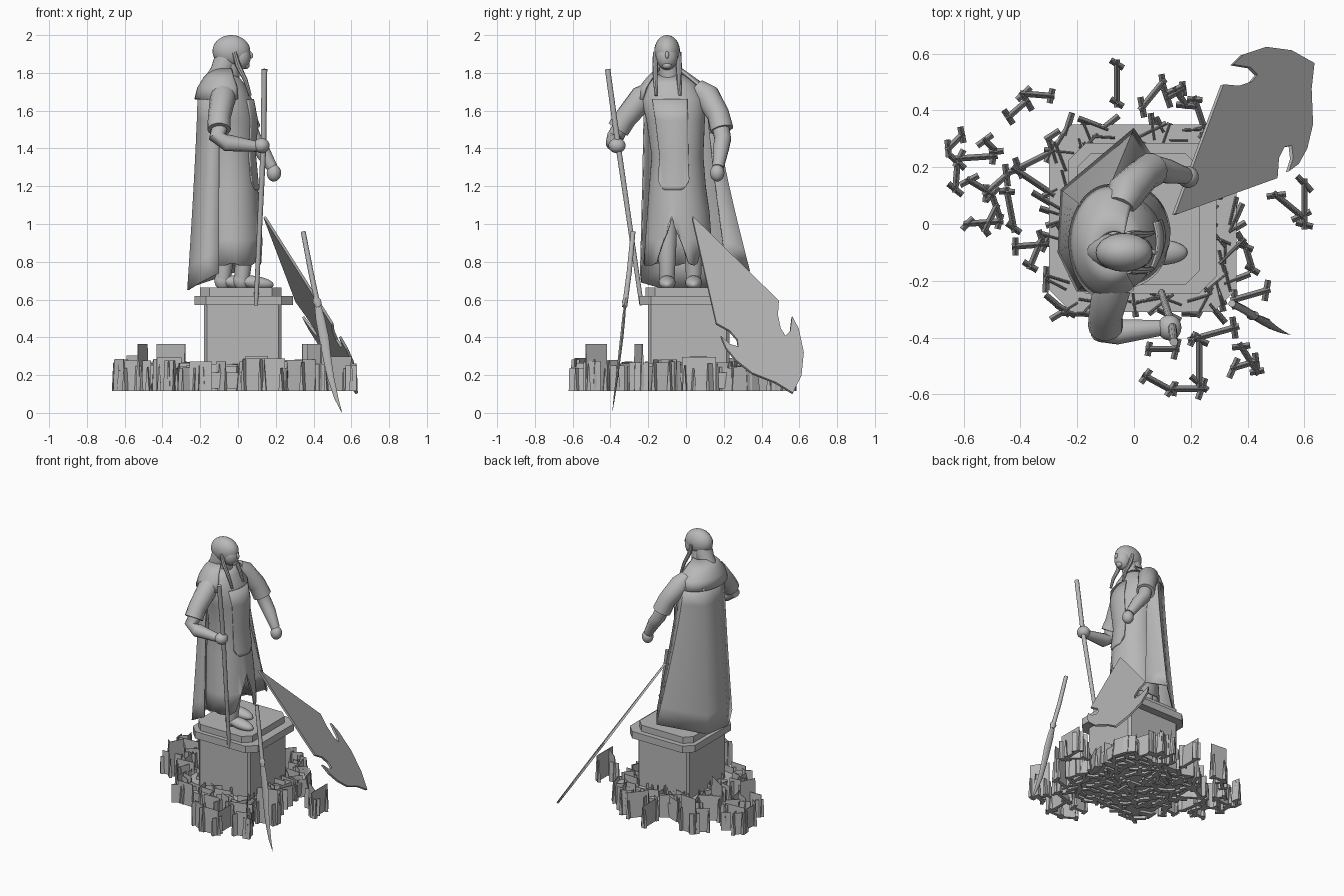
import bpy, bmesh, math, random
from mathutils import Vector, Matrix

if "Cube" in bpy.data.objects:
    bpy.data.objects.remove(bpy.data.objects["Cube"])

random.seed(4)
stone = bpy.data.materials.new("grey_stone")
stone.diffuse_color = (0.48, 0.48, 0.48, 1)
stone.use_nodes = True
stone.node_tree.nodes["Principled BSDF"].inputs["Base Color"].default_value = stone.diffuse_color


def finish(name, bm, angle=40, solid=0):
    bmesh.ops.recalc_face_normals(bm, faces=bm.faces)
    me = bpy.data.meshes.new(name)
    bm.to_mesh(me)
    bm.free()
    me.materials.append(stone)
    if angle:
        me.shade_smooth()
        me.set_sharp_from_angle(angle=math.radians(angle))
    ob = bpy.data.objects.new(name, me)
    bpy.context.collection.objects.link(ob)
    if solid:
        m = ob.modifiers.new("thickness", "SOLIDIFY")
        m.thickness = solid
        m.offset = 0
    return ob


def skin(bm, rings, closed):
    for r0, r1 in zip(rings, rings[1:]):
        n = len(r0)
        for i in range(n if closed else n - 1):
            j = (i + 1) % n
            bm.faces.new((r0[i], r0[j], r1[j], r1[i]))


def cloth(name, sections, a0=0, a1=360, n=40, solid=0.01, grow=0, hem=None):
    """Loft of elliptical sections (z, cx, cy, rx, ry) over an angle range."""
    bm = bmesh.new()
    closed = a1 - a0 == 360
    rings = []
    for k, (z, cx, cy, rx, ry) in enumerate(sections):
        ring = []
        for i in range(n if closed else n + 1):
            a = math.radians(a0 + (a1 - a0) * i / n)
            zz = z
            if hem:
                zz = max(z, hem(a) + 0.004 * (len(sections) - 1 - k))
            ring.append(bm.verts.new((cx + (rx + grow) * math.cos(a),
                                      cy + (ry + grow) * math.sin(a), zz)))
        rings.append(ring)
    skin(bm, rings, closed)
    return finish(name, bm, 50, solid)


def tube(name, pts, radii, n=14, squash=1):
    bm = bmesh.new()
    pts = [Vector(p) for p in pts]
    rings = []
    for i, p in enumerate(pts):
        t = (pts[min(i + 1, len(pts) - 1)] - pts[max(i - 1, 0)]).normalized()
        u = t.cross(Vector((0, 1, 0))).normalized()
        v = t.cross(u)
        rings.append([bm.verts.new(p + radii[i] * (u * math.cos(a) + v * squash * math.sin(a)))
                      for a in (2 * math.pi * k / n for k in range(n))])
    skin(bm, rings, True)
    bm.faces.new(rings[0])
    bm.faces.new(rings[-1])
    return finish(name, bm)


def ball(name, loc, scale, rot_y=0):
    bm = bmesh.new()
    mat = (Matrix.Translation(loc) @ Matrix.Rotation(math.radians(rot_y), 4, "Y")
           @ Matrix.Diagonal((*scale, 1)))
    bmesh.ops.create_uvsphere(bm, u_segments=24, v_segments=16, radius=1, matrix=mat)
    return finish(name, bm)


def slab(name, x0, x1, y0, y1, z0, z1, c):
    """Block with cut corners."""
    bm = bmesh.new()
    pts = [(x0 + c, y0), (x1 - c, y0), (x1, y0 + c), (x1, y1 - c),
           (x1 - c, y1), (x0 + c, y1), (x0, y1 - c), (x0, y0 + c)]
    rings = [[bm.verts.new((x, y, z)) for x, y in pts] for z in (z0, z1)]
    skin(bm, rings, True)
    bm.faces.new(rings[0])
    bm.faces.new(rings[1])
    return finish(name, bm, 0)


# Pedestal
slab("pedestal_base", -.30, .36, -.31, .35, .13, .215, .08)
slab("pedestal_block", -.18, .23, -.20, .23, .2, .58, .015)
slab("pedestal_cap", -.23, .29, -.245, .285, .57, .62, .06)
slab("pedestal_top", -.20, .23, -.215, .25, .62, .665, .05)


# Upright ridged slats: outer ones by their ends (hundredths), inner ones in clumps
def slat(bm, x, y, length, ang, h):
    m = (Matrix.Translation((x, y, .115 + h / 2)) @ Matrix.Rotation(ang, 4, "Z")
         @ Matrix.Diagonal((length, .022, h, 1)))
    geo = bmesh.ops.create_cube(bm, size=1)["verts"]
    for v in geo:
        if v.co.z > 0:
            v.co.y *= .15
        v.co = m @ v.co


outer = [(-6, 58, -6, 41), (2, 40, 11, 51), (14, 48, 19, 41), (11, 44, 18, 48), (-40, 46, -28, 45),
         (-45, 37, -37, 44), (-63, 23, -48, 24), (-62, 23, -63, 11), (-66, 26, -60, 32), (-53, 30, -48, 25),
         (-43, 20, -28, 10), (-42, 19, -28, 26), (-59, 16, -49, 10), (-53, 10, -44, 18), (-45, 13, -42, -3),
         (-60, 0, -46, 1), (-53, -3, -48, 7), (-43, -8, -30, -7), (-37, -16, -32, -4), (39, -7, 42, -17),
         (30, -14, 39, -5), (19, -41, 37, -36), (34, -27, 48, -23), (3, -53, 14, -59), (13, -58, 25, -58),
         (23, -39, 23, -58), (4, -44, 16, -44), (34, -51, 44, -48), (37, -42, 44, -53), (49, 11, 60, 2),
         (60, 16, 60, -2), (25, 33, 21, 45)]
bm = bmesh.new()
for i, (x0, y0, x1, y1) in enumerate(outer):
    x, y, dx, dy = (x0 + x1) / 200, (y0 + y1) / 200, (x1 - x0) / 100, (y1 - y0) / 100
    ang = math.atan2(dy, dx)
    slat(bm, x, y, math.hypot(dx, dy), ang, .25 if i % 6 == 4 else random.uniform(.14, .19))
    for s in (-.4, .4):
        slat(bm, x + s * dx, y + s * dy, random.uniform(.05, .08), ang + random.uniform(.7, 1.5),
             random.uniform(.12, .17))
for i in range(-3, 4):
    for j in range(-3, 4):
        for k in range(3):
            slat(bm, .03 + .1 * i + random.uniform(-.04, .04), .02 + .1 * j + random.uniform(-.04, .04),
                 random.uniform(.06, .12), random.uniform(0, 3.14), random.uniform(.12, .16))
finish("slat_clumps", bm, 0)

# Legs and feet
for side, x, y in (("right", .03, -.10), ("left", -.07, .04)):
    tube(side + "_leg", [(-.03, y - .01, 1.12), (x + .01, y, .92), (x - .01, y, .7)], [.065, .052, .04])
    ball(side + "_foot", (x + .06, y, .69), (.1, .045, .035), 8)
    ball(side + "_heel", (x - .01, y, .70), (.045, .04, .05))

# Tunic with slit ragged hem, and the front panel
tunic = [(1.79, -.06, -.08, .05, .06), (1.74, -.06, -.075, .09, .12), (1.66, -.05, -.065, .12, .165),
         (1.55, -.04, -.055, .135, .15), (1.36, -.04, -.045, .125, .132), (1.2, -.04, -.045, .14, .145),
         (1.06, -.035, -.04, .145, .16), (.92, -.03, -.04, .15, .17), (.78, -.03, -.04, .155, .18)]


def ragged(a):
    d = abs(math.atan2(math.sin(a + .2), math.cos(a + .2)))
    e = abs(math.atan2(math.sin(a - .75), math.cos(a - .75)))
    return .78 + max(0, .27 * (1 - d / .5), .12 * (1 - e / .2)) + .012 * math.sin(7 * a)


cloth("tunic", tunic, n=64, hem=ragged)
panel = [(1.66, -.048, -.063, .122, .163)] + tunic[3:6] + [(1.17, -.04, -.045, .141, .147)]
cloth("front_panel", panel, -42, 24, n=24, grow=.007, solid=.008,
      hem=lambda a: 1.18 + .5 * max(0, abs(a + .16) - .25) ** 2)

# Cape hung straight from the shoulders, with a turned-in fold on its left edge
shoulder = [(-.02, .11, 1.68), (-.08, .14, 1.68), (-.19, .07, 1.68), (-.21, -.07, 1.68),
            (-.16, -.2, 1.68), (-.10, -.22, 1.68)]
hemline = [(.08, .21, .8), (0, .335, .75), (-.255, .12, .665), (-.265, -.1, .65),
           (-.2, -.235, .69), (-.10, -.24, .74)]
bm = bmesh.new()
rows = []
for k in range(9):
    t = k / 8
    row = []
    for a, b in zip(shoulder, hemline):
        p = Vector(a).lerp(Vector(b), t ** 1.25)
        p.z = a[2] + (b[2] - a[2]) * t
        row.append(bm.verts.new(p))
    rows.append(row)
skin(bm, rows, False)
finish("cape", bm, 60, .008)
cloth("mantle", [(1.82, -.07, -.09, .06, .065), (1.77, -.08, -.08, .1, .125),
                 (1.72, -.08, -.065, .13, .18), (1.66, -.085, -.065, .14, .2)], 55, 305, solid=.012)

# Arms: short sleeves, forearms, fists
tube("right_sleeve", [(-.07, -.17, 1.71), (-.08, -.23, 1.67), (-.1, -.32, 1.56), (-.1, -.36, 1.5)],
     [.05, .068, .06, .062])
tube("right_forearm", [(-.09, -.33, 1.54), (-.11, -.375, 1.46), (-.06, -.38, 1.43), (.1, -.365, 1.41)],
     [.045, .045, .045, .028])
ball("right_fist", (.125, -.365, 1.415), (.042, .045, .04))
tube("left_sleeve", [(-.05, .06, 1.72), (-.03, .11, 1.68), (.03, .17, 1.58), (.06, .19, 1.5)],
     [.05, .068, .06, .062])
tube("left_forearm", [(.05, .18, 1.53), (.08, .195, 1.45), (.12, .185, 1.4), (.18, .17, 1.3)],
     [.045, .045, .043, .03])
ball("left_fist", (.19, .165, 1.27), (.038, .038, .045))

# Head
tube("neck", [(-.05, -.085, 1.74), (-.035, -.095, 1.88)], [.055, .048], 20)
ball("skull", (-.035, -.1, 1.915), (.1, .068, .085))
ball("face", (.012, -.1, 1.885), (.055, .056, .07))
ball("nose", (.066, -.1, 1.895), (.013, .01, .02), -20)
ball("chin", (.04, -.1, 1.84), (.022, .026, .02))
tube("back_hair", [(-.06, -.1, 1.92), (-.07, -.1, 1.86), (-.09, -.095, 1.8), (-.14, -.09, 1.74), (-.18, -.09, 1.68)],
     [.05, .06, .06, .05, .012], 20)
for y, s in ((-.163, "right"), (-.037, "left")):
    tube(s + "_front_lock", [(-.02, y, 1.91), (0, y, 1.84), (.04, y, 1.76), (.065, y + .005, 1.68)],
         [.012, .015, .012, .008], 8)

# Walking staff
tube("staff", [(.14, -.415, 1.82), (.135, -.36, 1.42), (.095, -.235, .57)], [.015, .015, .012], 10)

# Leaning curved spear
tube("spear_handle", [(.345, -.28, .96), (.385, -.3, .75), (.425, -.325, .56)], [.013, .014, .014], 10)
tube("spear_guard", [(.412, -.32, .61), (.418, -.322, .59), (.428, -.327, .565)], [.014, .024, .014], 10, .7)
tube("spear_blade", [(.42, -.322, .58), (.435, -.33, .5), (.455, -.34, .4), (.47, -.352, .3),
                     (.49, -.365, .19), (.52, -.38, .08), (.55, -.39, .002)],
     [.016, .024, .026, .022, .018, .011, .001], 10, .35)

# Large hooked blade leaning on the pedestal: outline in plan, lifted onto its slope
outline = [(.14, .035), (.31, .49), (.365, .485), (.41, .50), (.43, .525), (.405, .55), (.345, .56),
           (.38, .595), (.46, .622), (.55, .61), (.63, .565), (.62, .475), (.625, .35), (.605, .265),
           (.575, .21), (.54, .184), (.555, .23), (.55, .275), (.525, .27), (.505, .23), (.5, .16), (.15, .034)]
bm = bmesh.new()
face = bm.faces.new([bm.verts.new((x, y, (.884 - .321 * y - x) / .706)) for x, y in outline])
bmesh.ops.triangulate(bm, faces=[face])
finish("hooked_blade", bm, 0, .014)
